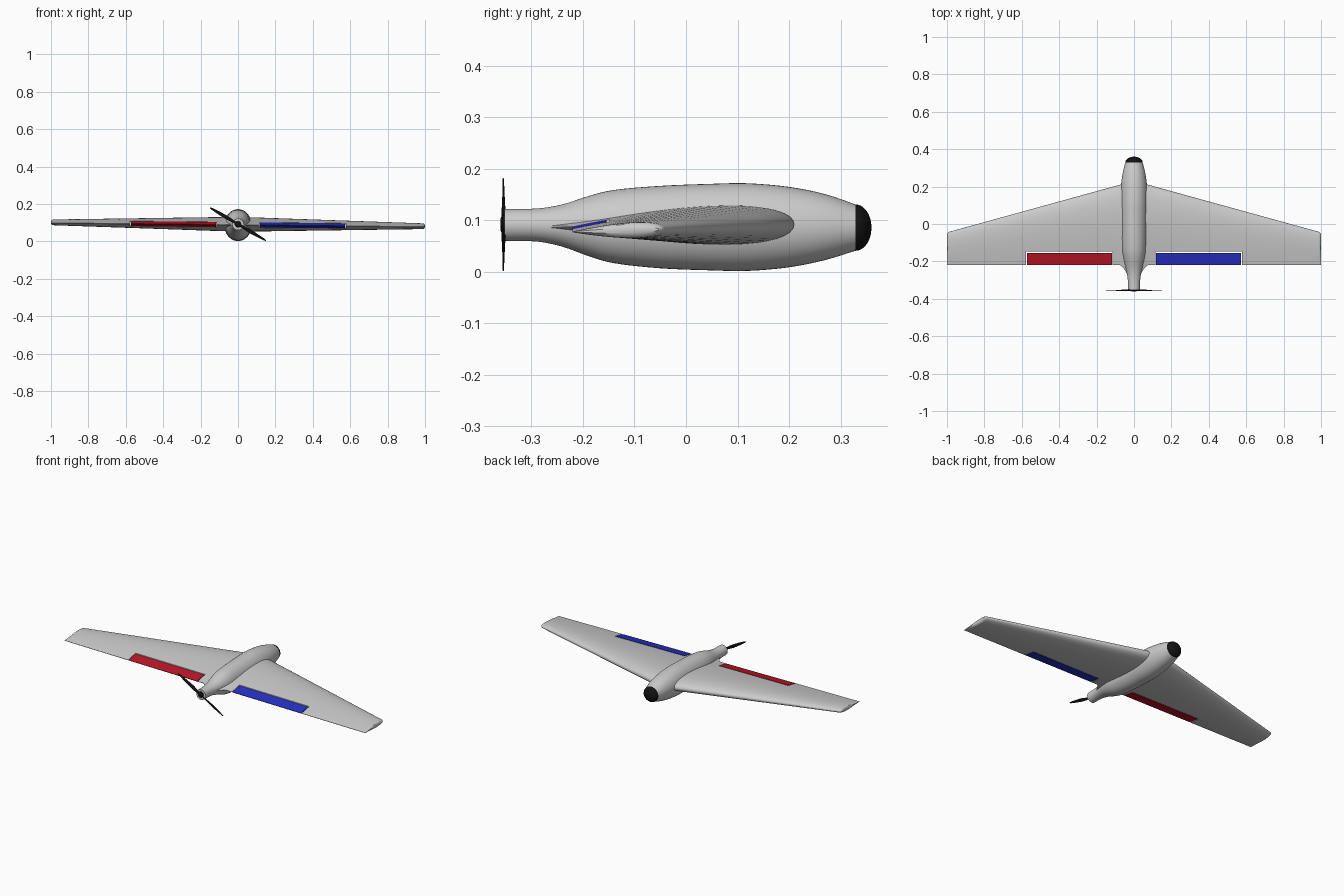
import bpy, bmesh, math
from mathutils import Matrix, Vector

if "Cube" in bpy.data.objects:
    bpy.data.objects.remove(bpy.data.objects["Cube"])

ROLL = Matrix.Translation((0, 0, 0.09)) @ Matrix.Rotation(0.0105, 4, 'Y') @ Matrix.Translation((0, 0, -0.09))


def material(name, color):
    m = bpy.data.materials.new(name)
    m.diffuse_color = (*color, 1)
    m.use_nodes = True
    m.node_tree.nodes["Principled BSDF"].inputs["Base Color"].default_value = m.diffuse_color
    return m


BLACK = material("black", (0.006, 0.006, 0.006))
RED = material("red", (0.5, 0.008, 0.02))
BLUE = material("blue", (0.02, 0.03, 0.55))


def finish(name, bm, mat=None, angle=35):
    bmesh.ops.recalc_face_normals(bm, faces=bm.faces)
    me = bpy.data.meshes.new(name)
    bm.to_mesh(me)
    bm.free()
    ob = bpy.data.objects.new(name, me)
    bpy.context.collection.objects.link(ob)
    if mat:
        me.materials.append(mat)
    smooth(ob, angle)
    return ob


def smooth(ob, angle=35):
    bpy.ops.object.select_all(action='DESELECT')
    ob.select_set(True)
    bpy.context.view_layer.objects.active = ob
    bpy.ops.object.shade_smooth_by_angle(angle=math.radians(angle))


def loft(name, rings, mat=None, angle=35):
    bm = bmesh.new()
    rows = [[bm.verts.new(p) for p in r] for r in rings]
    n = len(rows[0])
    for a, b in zip(rows, rows[1:]):
        for i in range(n):
            j = (i + 1) % n
            bm.faces.new((a[i], a[j], b[j], b[i]))
    bm.faces.new(rows[0])
    bm.faces.new(rows[-1])
    return finish(name, bm, mat, angle)


def ellipse(y, zc, rx, rz, n=48):
    return [(rx * math.cos(2 * math.pi * i / n), y, zc + rz * math.sin(2 * math.pi * i / n)) for i in range(n)]


def spline(pts, steps=4):
    pts = [Vector(p) for p in pts]
    out = []
    for i in range(len(pts) - 1):
        p0, p1, p2, p3 = pts[max(i - 1, 0)], pts[i], pts[i + 1], pts[min(i + 2, len(pts) - 1)]
        for s in range(steps):
            t = s / steps
            out.append(0.5 * (2 * p1 + (p2 - p0) * t + (2 * p0 - 5 * p1 + 4 * p2 - p3) * t * t
                              + (3 * p1 - p0 - 3 * p2 + p3) * t ** 3))
    return out + [pts[-1]]


# Fuselage: stations of y, centre z, half width, half height
stations = [(-0.352, 0.091, 0.031, 0.031), (-0.29, 0.091, 0.034, 0.032), (-0.24, 0.09, 0.043, 0.041),
            (-0.19, 0.089, 0.055, 0.058), (-0.14, 0.088, 0.064, 0.071), (-0.05, 0.087, 0.069, 0.08),
            (0.05, 0.087, 0.072, 0.084), (0.12, 0.087, 0.073, 0.085), (0.2, 0.087, 0.07, 0.078),
            (0.27, 0.087, 0.061, 0.064), (0.33, 0.086, 0.046, 0.0445)]
loft("fuselage", [ellipse(*s) for s in spline(stations)])

# Nose cap
cap = []
for k in range(10):
    a = math.radians(88) * k / 9
    cap.append(ellipse(0.329 + 0.031 * math.sin(a), 0.086, 0.0465 * math.cos(a), 0.045 * math.cos(a)))
loft("nose_cap", cap, BLACK, 60)


# Wing sections
def airfoil(x, lead, trail, zc, thick, n=22):
    c = lead - trail
    up, low = [], []
    for i in range(n + 1):
        u = (1 - math.cos(math.pi * i / n)) / 2
        t = 5 * thick * (0.2969 * math.sqrt(u) - 0.126 * u - 0.3516 * u * u + 0.2843 * u ** 3 - 0.1015 * u ** 4)
        z = zc + 0.005 * (1 - u)
        up.append((x, lead - c * u, z + t + 0.0005))
        low.append((x, lead - c * u, z - t - 0.0005))
    return [ROLL @ Vector(p) for p in up[::-1] + low[1:]]


def span(x):
    s = abs(x)
    f = max(0, s - 0.075) / 0.925
    lead = 0.21 - 0.255 * f
    trail = -0.22 - 0.07 * max(0, (0.075 - s) / 0.05) ** 1.5
    thick = 0.075 - 0.046 * f
    if s > 0.986:
        e = (s - 0.986) / 0.014
        thick *= math.sqrt(max(0, 1 - e * e)) * 0.7 + 0.3
        lead -= 0.008 * e * e
    return airfoil(x, lead, trail, 0.088, thick)


half = [0.025, 0.04, 0.05, 0.06, 0.075, 0.3, 0.65, 0.985, 0.991, 0.996, 1.0]
xs = [-x for x in half[::-1]] + half


def box(name, x0, x1, y0, y1):
    bm = bmesh.new()
    bmesh.ops.create_cube(bm, size=1)
    bmesh.ops.transform(bm, verts=bm.verts, matrix=Matrix.Translation(((x0 + x1) / 2, (y0 + y1) / 2, 0.09))
                        @ Matrix.Diagonal((abs(x1 - x0), y1 - y0, 0.3, 1)))
    ob = finish(name, bm)
    ob.hide_render = True
    return ob


def boolean(ob, cutter, op):
    m = ob.modifiers.new("cut", 'BOOLEAN')
    m.operation, m.object, m.solver = op, cutter, 'EXACT'
    bpy.ops.object.select_all(action='DESELECT')
    ob.select_set(True)
    bpy.context.view_layer.objects.active = ob
    bpy.ops.object.modifier_apply(modifier=m.name)
    bpy.data.objects.remove(cutter, do_unlink=True)


wing = loft("wing", [span(x) for x in xs])

# Elevons sit in notches in the trailing edge
for side, sx, mat in (("left", -1, RED), ("right", 1, BLUE)):
    elevon = loft(side + "_elevon", [span(x) for x in xs], mat)
    boolean(elevon, box("elevon_block", sx * 0.118, sx * 0.573, -0.26, -0.154), 'INTERSECT')
    smooth(elevon)
    boolean(wing, box("notch_cutter", sx * 0.114, sx * 0.577, -0.26, -0.148), 'DIFFERENCE')
smooth(wing)

# Propeller hub
loft("propeller_hub", [ellipse(y, 0.092, r, r, 24) for y, r in
                       ((-0.349, 0.018), (-0.356, 0.018), (-0.36, 0.012))], BLACK)

# Propeller blades: radius, half width, twist
blade = [(0.0, 0.008, 0.5), (0.03, 0.008, 0.5), (0.07, 0.0105, 0.3), (0.12, 0.008, 0.2), (0.16, 0.005, 0.15), (0.174, 0.002, 0.1)]
for k in range(2):
    spin = Matrix.Translation((0, -0.3545, 0.092)) @ Matrix.Rotation(math.radians(30.5) + k * math.pi, 4, 'Y')
    rings = []
    for r, w, tw in spline(blade, 3):
        ring = []
        for i in range(12):
            a = 2 * math.pi * i / 12
            p = Vector((r, 0.0014 * math.sin(a), w * math.cos(a)))
            ring.append(spin @ (Matrix.Rotation(tw, 3, 'X') @ p))
        rings.append(ring)
    loft("propeller_blade_%d" % (k + 1), rings, BLACK)
